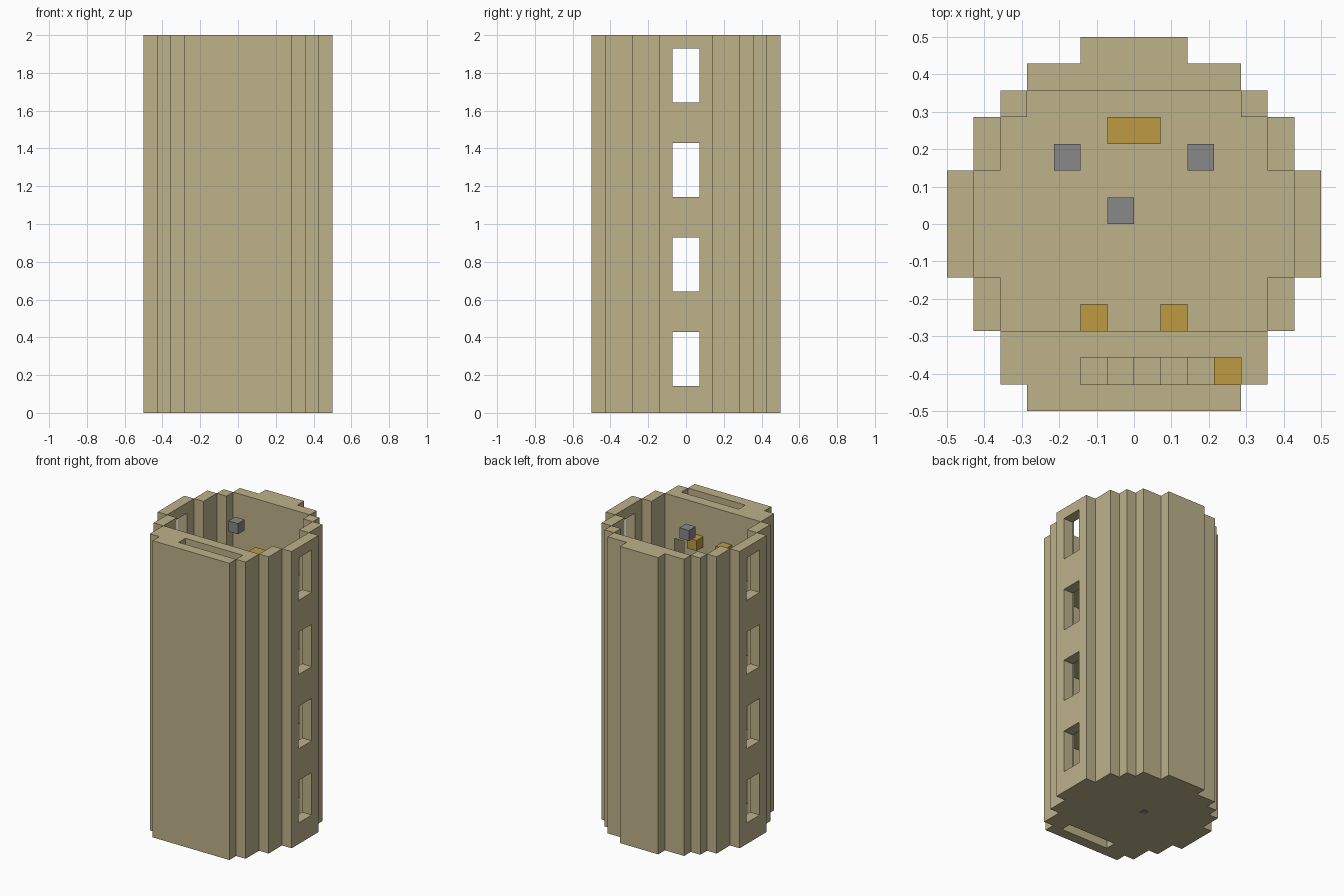
import bpy
import bmesh
from mathutils import Vector

if "Cube" in bpy.data.objects:
    bpy.data.objects.remove(bpy.data.objects["Cube"], do_unlink=True)

U = 1 / 14          # one block
STOREY = 7          # blocks per storey
LEVELS = 4
HALF = 7
HEIGHT = STOREY * LEVELS


def material(name, rgb):
    m = bpy.data.materials.new(name)
    m.use_nodes = True
    m.diffuse_color = (*rgb, 1)
    m.node_tree.nodes["Principled BSDF"].inputs["Base Color"].default_value = (*rgb, 1)
    return m


STONE = material("sandstone", (0.51, 0.445, 0.258))
AMBER = material("amber", (0.515, 0.328, 0.053))
GREY = material("grey", (0.246, 0.246, 0.25))


def finish(name, bm, mat):
    mesh = bpy.data.meshes.new(name)
    bm.to_mesh(mesh)
    bm.free()
    mesh.materials.append(mat)
    obj = bpy.data.objects.new(name, mesh)
    bpy.context.collection.objects.link(obj)
    return obj


def box(name, low, high, mat):
    """Box between two corners given in blocks."""
    low, high = Vector(low) * U, Vector(high) * U
    bm = bmesh.new()
    bmesh.ops.create_cube(bm, size=1)
    for v in bm.verts:
        v.co = Vector([(c + 0.5) * (h - l) + l for c, l, h in zip(v.co, low, high)])
    return finish(name, bm, mat)


# Stepped plan: half width of each row of blocks
def outer_width(y):
    if y < -6:
        return 4
    if y < -4:
        return 5
    if -2 < y < 2:
        return 7
    return 6 if y < 4 else 5 if y < 5 else 4 if y < 6 else 2


def room_width(y):
    if not -4 < y < 5:
        return 0
    return 6 if -2 < y < 2 else 5 if y < 4 else 4


def is_stone(cell):
    x, y, z = (c + 0.5 for c in cell)
    if not 0 < z < HEIGHT or abs(y) > HALF or abs(x) > outer_width(y):
        return False
    local = z % STOREY
    if local > 1 and abs(x) < room_width(y):
        return False                                   # room
    if abs(x) > 6 and abs(y) < 1 and 2 < local < 6:
        return False                                   # side windows
    if -6 < y < -5 and (-2 < x < 3 or 3 < x < 4 and local > 1):
        return False                                   # stair shaft and landings
    if -5 < y < -4 and 3 < x < 4 and 1 < local < 3:
        return False                                   # doorways to the shaft
    return True


# Tower: exposed block faces, merged into long strips
SIZE = (2 * HALF, 2 * HALF, HEIGHT)
START = (-HALF, -HALF, 0)
bm = bmesh.new()
for axis in range(3):
    run = 0 if axis == 2 else 2
    side = 3 - axis - run
    for sign in (-1, 1):
        for a in range(START[axis], START[axis] + SIZE[axis]):
            for s in range(START[side], START[side] + SIZE[side]):
                begin = None
                for r in range(START[run], START[run] + SIZE[run] + 1):
                    cell = [0, 0, 0]
                    cell[axis], cell[side], cell[run] = a, s, r
                    beyond = list(cell)
                    beyond[axis] += sign
                    exposed = is_stone(cell) and not is_stone(beyond)
                    if exposed and begin is None:
                        begin = r
                    elif not exposed and begin is not None:
                        corners = []
                        for ds, cr in ((0, begin), (1, begin), (1, r), (0, r)):
                            p = Vector((0, 0, 0))
                            p[axis] = a + (sign > 0)
                            p[side], p[run] = s + ds, cr
                            corners.append(bm.verts.new(p * U))
                        face = bm.faces.new(corners)
                        face.normal_update()
                        if face.normal[axis] * sign < 0:
                            face.normal_flip()
                        begin = None
bmesh.ops.remove_doubles(bm, verts=bm.verts, dist=U / 100)
finish("tower", bm, STONE)

# Furnishings of every storey
for level in range(LEVELS):
    z = level * STOREY
    n = str(level + 1)
    box("ceiling_lamp_" + n, (-1, 0, z + 6), (0, 1, z + 7), GREY)
    box("table_" + n, (-1, 3, z + 1), (1, 4, z + 3), AMBER)
    for x, label in ((-3, "right"), (2, "left")):
        box(label + "_seat_" + n, (x, 2, z + 1), (x + 1, 3, z + 2), GREY)
    for x, label in ((-2, "right"), (1, "left")):
        box(label + "_torch_" + n, (x, -4, z + 3), (x + 1, -3, z + 4), AMBER)
    box("shaft_torch_" + n, (3, -6, z + 3), (4, -5, z + 4), AMBER)
    # Stair climbing away from the landing
    for i in range(5):
        box("step_%s_%d" % (n, i + 1), (2 - i, -6, z + 1 + i), (3 - i, -5, z + 2 + i), STONE)

# Small plate under the base
box("base_plate", (-0.8, 0.5, -0.02), (-0.2, 1.1, 0.04), GREY)
